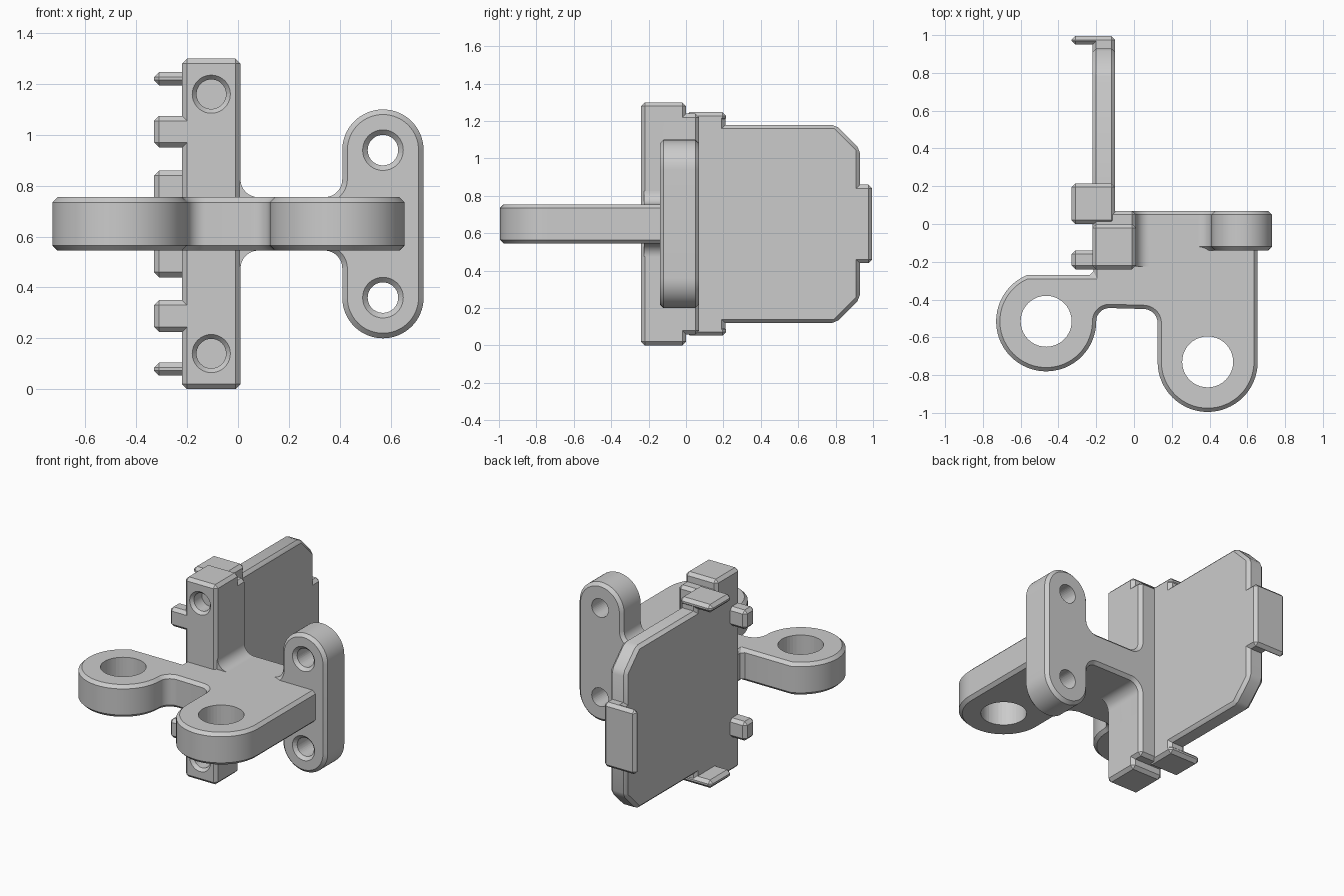
import bpy, bmesh
from math import sin, cos, pi, radians

if "Cube" in bpy.data.objects:
    bpy.data.objects.remove(bpy.data.objects["Cube"], do_unlink=True)

grey = bpy.data.materials.new("plain_grey")
grey.use_nodes = True
colour = (0.6, 0.6, 0.6, 1)
grey.diffuse_color = colour
grey.node_tree.nodes["Principled BSDF"].inputs["Base Color"].default_value = colour

MID = 0.65   # height of the horizontal mirror plane


def arc(cx, cy, r, a0, a1, n=12):
    return [(cx + r * cos(radians(a0 + (a1 - a0) * i / n)),
             cy + r * sin(radians(a0 + (a1 - a0) * i / n))) for i in range(n + 1)]


def make(name, bm):
    bmesh.ops.recalc_face_normals(bm, faces=bm.faces)
    mesh = bpy.data.meshes.new(name)
    bm.to_mesh(mesh)
    bm.free()
    mesh.materials.append(grey)
    obj = bpy.data.objects.new(name, mesh)
    bpy.context.collection.objects.link(obj)
    return obj


def activate(obj):
    bpy.ops.object.select_all(action='DESELECT')
    obj.select_set(True)
    bpy.context.view_layer.objects.active = obj


def prism(name, pts, axis, lo, hi, bevel=0.02):
    """Extrude a closed profile along an axis and chamfer its sharp edges."""
    place = {'x': lambda u, v, w: (w, u, v),
             'y': lambda u, v, w: (u, w, v),
             'z': lambda u, v, w: (u, v, w)}[axis]
    bm = bmesh.new()
    ends = [[bm.verts.new(place(u, v, w)) for u, v in pts] for w in (lo, hi)]
    for ring in ends:
        bm.faces.new(ring)
    for i in range(len(pts)):
        j = (i + 1) % len(pts)
        bm.faces.new((ends[0][i], ends[0][j], ends[1][j], ends[1][i]))
    obj = make(name, bm)
    activate(obj)
    if bevel:
        mod = obj.modifiers.new("chamfer", 'BEVEL')
        mod.width = bevel
        mod.segments = 1
        mod.limit_method = 'ANGLE'
        mod.angle_limit = radians(30)
        mod.use_clamp_overlap = False
        bpy.ops.object.modifier_apply(modifier=mod.name)
    bpy.ops.object.shade_smooth_by_angle(angle=radians(30))
    return obj


def box(name, x, y, z, bevel=0.02):
    pts = [(x[0], y[0]), (x[1], y[0]), (x[1], y[1]), (x[0], y[1])]
    return prism(name, pts, 'z', z[0], z[1], bevel)


def drill(obj, steps, place, n=40):
    """Cut a turned hole: steps are (radius, depth), place maps them to space."""
    bm = bmesh.new()
    rings = [[bm.verts.new(place(r * cos(2 * pi * i / n), r * sin(2 * pi * i / n), d))
              for i in range(n)] for r, d in steps]
    for a, b in zip(rings, rings[1:]):
        for i in range(n):
            j = (i + 1) % n
            bm.faces.new((a[i], a[j], b[j], b[i]))
    bm.faces.new(rings[0])
    bm.faces.new(rings[-1])
    cutter = make("hole_cutter", bm)
    cutter.hide_render = True
    activate(obj)
    mod = obj.modifiers.new("hole", 'BOOLEAN')
    mod.operation = 'DIFFERENCE'
    mod.solver = 'EXACT'
    mod.object = cutter
    bpy.ops.object.modifier_apply(modifier=mod.name)
    bpy.data.objects.remove(cutter, do_unlink=True)
    bpy.ops.object.shade_smooth_by_angle(angle=radians(30))


# Horizontal arm with two round lugs
lugs = [(-0.465, -0.515), (0.39, -0.73)]
outline = ([(0.655, 0.05), (-0.215, 0.05), (-0.215, -0.27)]
           + arc(*lugs[0], 0.265, 112.4, 360, 40)
           + arc(-0.13, -0.515, 0.07, 180, 90)[1:]
           + arc(0.05, -0.525, 0.075, 90, 0)
           + arc(*lugs[1], 0.265, 180, 360, 32))
arm = prism("lug_arm", outline, 'z', 0.545, 0.755)
for cx, cy in lugs:
    drill(arm, [(0.135, 0.4), (0.135, 0.9)],
          lambda a, b, d: (cx + a, cy + b, d))

# Upright frame: bar backing, filleted web and round-ended screw plate
lower = ([(-0.22, 0.06), (0.01, 0.06)]
         + arc(0.08, 0.475, 0.07, 180, 90)
         + arc(0.34, 0.475, 0.07, 90, 0)
         + arc(0.57, 0.36, 0.16, 180, 360, 32))
upper = [(u, 2 * MID - v) for u, v in reversed(lower)]
frame = prism("screw_plate_and_web", lower + upper, 'y', -0.14, 0.07)
for z in (0.36, 0.94):
    drill(frame, [(0.09, -0.15), (0.08, -0.14), (0.06, -0.12), (0.06, 0.2)],
          lambda a, b, d: (0.57 + a, d, z + b))

# Front bar with blind screw holes
bar = box("front_bar", (-0.22, 0.01), (-0.24, 0), (0, 1.3))
for z in (0.14, 1.16):
    drill(bar, [(0.085, -0.25), (0.075, -0.24), (0.058, -0.22), (0.058, -0.1), (0.001, -0.06)],
          lambda a, b, d: (-0.105 + a, d, z + b))

# Fillets between the bar and the arm
for side in (-1, 1):
    curve = arc(0.08, 0.825, 0.07, 180, 270)
    pts = [(u, MID + side * (v - MID)) for u, v in curve + [(-0.01, 0.735)]]
    prism("bar_fillet", pts, 'y', -0.225, -0.1, 0)

# Back plate with clipped corners, and its wider root
plate = [(-0.05, 0.12), (0.8, 0.12), (0.93, 0.25),
         (0.93, 1.05), (0.8, 1.18), (-0.05, 1.18)]
prism("back_plate", plate, 'x', -0.22, -0.1)
box("plate_root", (-0.22, -0.1), (-0.05, 0.21), (0.06, 1.24))

# Tab on the rear edge
box("rear_tab_stem", (-0.22, -0.1), (0.88, 0.995), (0.44, 0.86))
box("rear_tab", (-0.33, -0.1), (0.95, 0.995), (0.44, 0.86))

# Side hooks, mirrored top to bottom
for side, word in ((-1, "lower"), (1, "upper")):
    def span(a, b):
        return sorted((MID + side * a, MID + side * b))
    box(word + "_clip", (-0.33, -0.1), (0, 0.215), span(0.545, 0.597))
    box(word + "_peg", (-0.33, -0.15), (-0.24, -0.14), span(0.3, 0.425))
